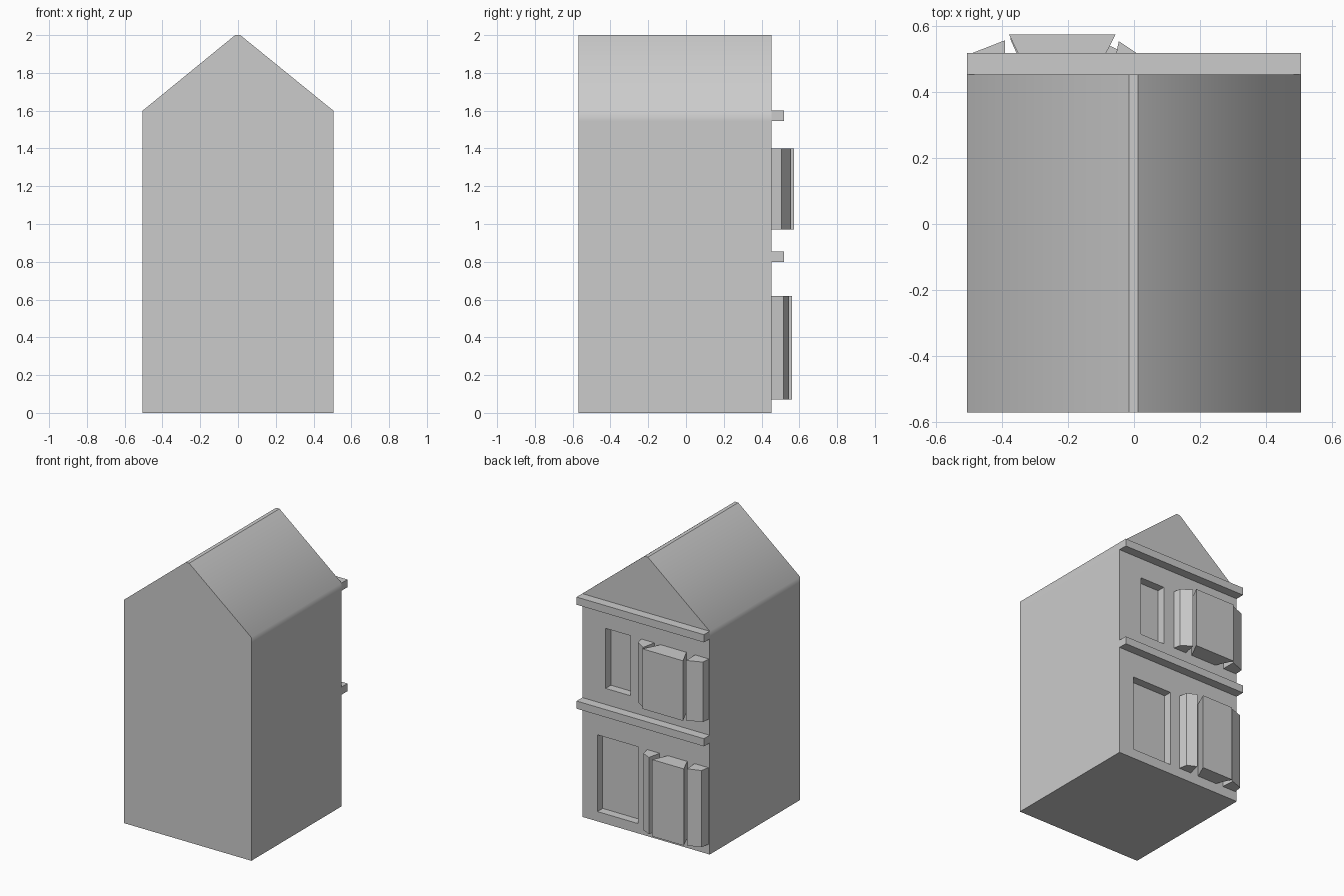
import bpy, bmesh

if "Cube" in bpy.data.objects:
    bpy.data.objects.remove(bpy.data.objects["Cube"])

WALL = 0.453      # y of the detailed facade
HALF = 0.505      # half width of the house


def prism(name, pts, vec, smooth=()):
    """Extrude a closed polygon along vec; smooth lists profile sides to smooth shade."""
    bm = bmesh.new()
    a = [bm.verts.new(p) for p in pts]
    b = [bm.verts.new([p[i] + vec[i] for i in range(3)]) for p in pts]
    bm.faces.new(a)
    bm.faces.new(b[::-1])
    n = len(pts)
    for i in range(n):
        j = (i + 1) % n
        f = bm.faces.new((a[i], b[i], b[j], a[j]))
        f.smooth = i in smooth
    bmesh.ops.recalc_face_normals(bm, faces=bm.faces[:])
    me = bpy.data.meshes.new(name)
    bm.to_mesh(me)
    bm.free()
    ob = bpy.data.objects.new(name, me)
    bpy.context.collection.objects.link(ob)
    return ob


def box(name, x0, x1, y0, y1, z0, z1):
    return prism(name, [(x0, y0, z0), (x1, y0, z0), (x1, y1, z0), (x0, y1, z0)], (0, 0, z1 - z0))


# House body: gabled profile with softly shaded eaves and a narrow flat ridge
profile = [(-HALF, 0), (HALF, 0), (HALF, 1.545), (HALF, 1.6),
           (0.012, 2), (-0.015, 2), (-HALF, 1.6), (-HALF, 1.545)]
house = prism("house_body", [(x, -0.57, z) for x, z in profile],
              (0, WALL + 0.57, 0), smooth=(1, 2, 3, 5, 6, 7))

# Recessed window and door
for name, x0, x1, z0, z1 in (("window_cutter", 0.122, 0.32, 0.97, 1.4),
                             ("door_cutter", 0.065, 0.385, 0.07, 0.62)):
    cutter = box(name, x0, x1, WALL - 0.06, WALL + 0.2, z0, z1)
    cutter.hide_render = True
    cutter.hide_viewport = True
    cutter.display_type = 'WIRE'
    mod = house.modifiers.new(name, 'BOOLEAN')
    mod.operation = 'DIFFERENCE'
    mod.solver = 'EXACT'
    mod.object = cutter

# Facade ledges
for name, z in (("lower_ledge", 0.80), ("upper_ledge", 1.545)):
    box(name, -HALF, HALF, WALL - 0.01, 0.518, z, z + 0.055)

# Bay windows: splayed centre panel between two angled side panels
B = WALL - 0.005
bays = {
    "upper_bay": (0.97, 1.40, {
        "right": [(0.036, B), (0.026, 0.505), (-0.046, 0.553), (-0.068, B)],
        "centre": [(-0.12, B), (-0.056, 0.573), (-0.378, 0.573), (-0.318, B)],
        "left": [(-0.39, B), (-0.39, 0.556), (-0.495, 0.515), (-0.5, B)]}),
    "lower_bay": (0.07, 0.62, {
        "right": [(-0.01, B), (-0.022, 0.515), (-0.088, 0.546), (-0.11, B)],
        "centre": [(-0.175, B), (-0.125, 0.561), (-0.375, 0.561), (-0.325, B)],
        "left": [(-0.385, B), (-0.392, 0.547), (-0.483, 0.515), (-0.495, B)]}),
}
for bay, (z0, z1, panels) in bays.items():
    for side, plan in panels.items():
        prism(f"{bay}_{side}_panel", [(x, y, z0) for x, y in plan], (0, 0, z1 - z0))
